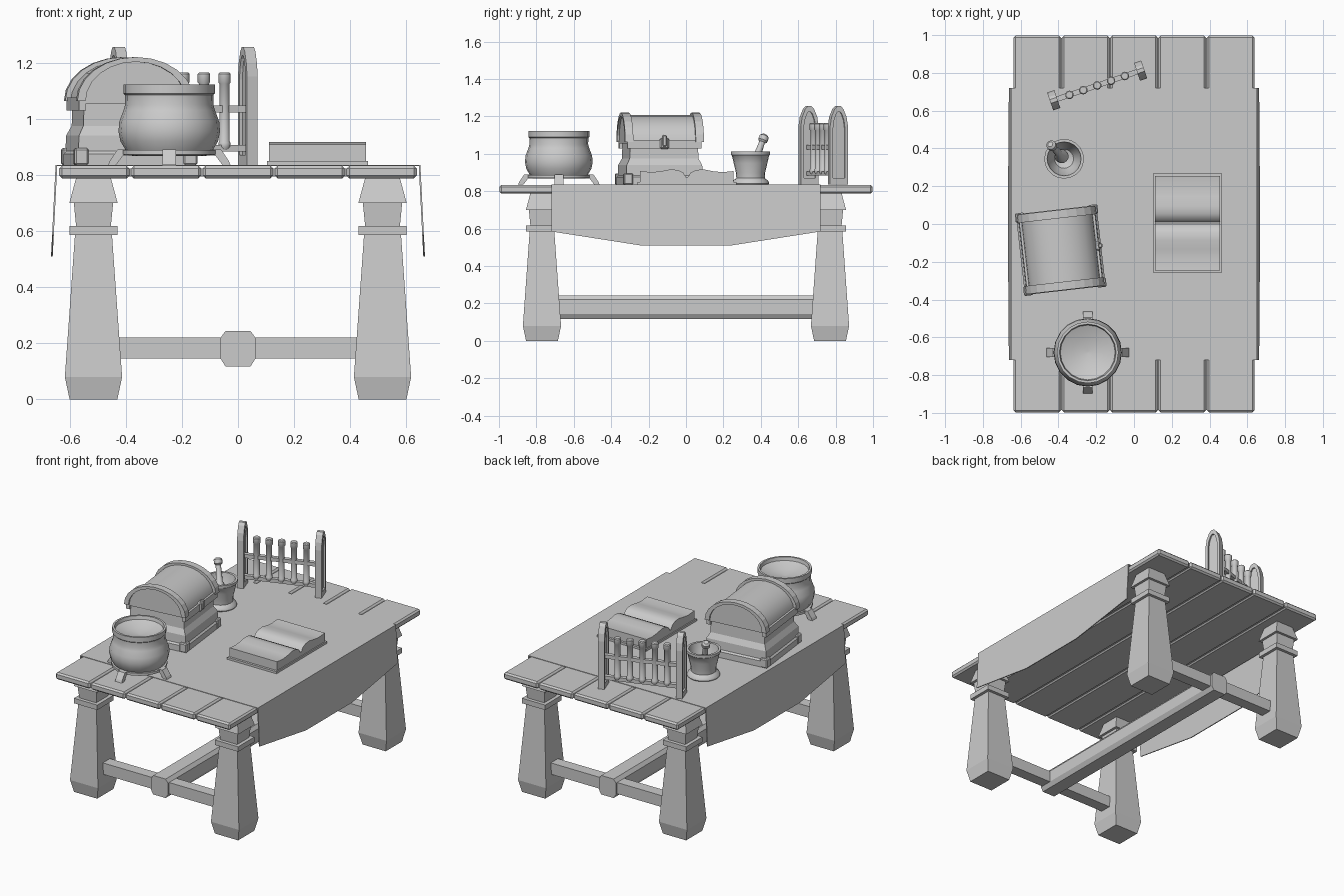
import bpy, bmesh
from math import sin, cos, pi, radians, atan2
from mathutils import Vector, Matrix

if "Cube" in bpy.data.objects:
    bpy.data.objects.remove(bpy.data.objects["Cube"])

grey = bpy.data.materials.new("plain grey")
grey.use_nodes = True
grey.diffuse_color = (0.6, 0.6, 0.6, 1)
grey.node_tree.nodes["Principled BSDF"].inputs["Base Color"].default_value = (0.6, 0.6, 0.6, 1)
TOP = 0.835


def finish(name, bm, frame=None, smooth=False, bevel=0):
    bmesh.ops.recalc_face_normals(bm, faces=bm.faces)
    if frame:
        bm.transform(frame)
    mesh = bpy.data.meshes.new(name)
    bm.to_mesh(mesh)
    bm.free()
    mesh.materials.append(grey)
    ob = bpy.data.objects.new(name, mesh)
    bpy.context.collection.objects.link(ob)
    if bevel:
        mod = ob.modifiers.new("Bevel", 'BEVEL')
        mod.width, mod.segments = bevel, 1
    if smooth:
        bpy.ops.object.select_all(action='DESELECT')
        bpy.context.view_layer.objects.active = ob
        ob.select_set(True)
        bpy.ops.object.shade_smooth_by_angle(angle=radians(40))
    return ob


def loft(name, rings, frame=None, smooth=False, bevel=0):
    """Skin a list of closed rings and cap both ends."""
    bm = bmesh.new()
    rows = [[bm.verts.new(p) for p in ring] for ring in rings]
    n = len(rows[0])
    for a, b in zip(rows, rows[1:]):
        for i in range(n):
            j = (i + 1) % n
            bm.faces.new((a[i], a[j], b[j], b[i]))
    bm.faces.new(rows[0])
    bm.faces.new(rows[-1])
    return finish(name, bm, frame, smooth, bevel)


def box(name, lo, hi, frame=None, bevel=0):
    ring = [(lo[0], lo[1]), (hi[0], lo[1]), (hi[0], hi[1]), (lo[0], hi[1])]
    return loft(name, [[(x, y, z) for x, y in ring] for z in (lo[2], hi[2])], frame, False, bevel)


def lathe(name, profile, sides, frame):
    """Turn (radius, height) pairs about z."""
    rings = [[(r * cos(2 * pi * i / sides), r * sin(2 * pi * i / sides), z) for i in range(sides)]
             for r, z in profile]
    return loft(name, rings, frame, True)


def tapered(name, levels, frame):
    """Stack rectangles given as (half x, half y, height)."""
    return loft(name, [[(-a, -b, z), (a, -b, z), (a, b, z), (-a, b, z)] for a, b, z in levels], frame)


def prism(name, outline, y0, y1, frame=None, smooth=False):
    """Extrude an x-z outline along y."""
    return loft(name, [[(x, y, z) for x, z in outline] for y in (y0, y1)], frame, smooth)


def at(x, y, z=0, turn=0):
    return Matrix.Translation((x, y, z)) @ Matrix.Rotation(radians(turn), 4, 'Z')


# Table top planks
for i in range(5):
    x = -0.512 + i * 0.256
    box("plank", (x - 0.125, -0.997, 0.787), (x + 0.125, 0.997, 0.833), None, 0.01)
box("plank_core", (-0.63, -0.985, 0.795), (0.63, 0.985, 0.823))

# Legs
leg = [(.085, .085, 0), (.102, .102, .08), (.066, .066, .585), (.085, .085, .585), (.085, .085, .618),
       (.062, .062, .618), (.07, .07, .7), (.086, .086, .7), (.063, .063, .785), (.063, .063, .8)]
for sx in (-1, 1):
    for sy in (-1, 1):
        tapered("leg", leg, at(sx * 0.515, sy * 0.77))

# Stretchers
for sy in (-1, 1):
    box("end_stretcher", (-0.46, sy * 0.77 - 0.037, 0.145), (0.46, sy * 0.77 + 0.037, 0.22))
prism("long_stretcher", [(-.045, .118), (.045, .118), (.062, .145), (.062, .22),
                         (.045, .243), (-.045, .243), (-.062, .22), (-.062, .145)], -0.82, 0.82)

# Cloth with two hanging flaps
box("cloth_top", (-0.65, -0.72, 0.831), (0.65, 0.72, 0.836))
for s in (-1, 1):
    edge = [(-.72, TOP), (.72, TOP), (.72, .585), (.24, .51), (-.24, .51), (-.72, .585)]
    rings = [[(s * (0.648 + d + (TOP - z) * 0.05), y, z) for y, z in edge] for d in (-0.004, 0.002)]
    loft("cloth_flap", rings)

# Cauldron with feet
pot = at(-0.245, -0.68)
lathe("cauldron", [(.13, .868), (.168, .872), (.168, .888), (.155, .888), (.174, .92), (.181, .955),
                   (.178, .99), (.163, 1.03), (.157, 1.05), (.158, 1.085), (.163, 1.09), (.163, 1.122),
                   (.15, 1.122), (.145, 1.1), (.08, 1.075), (.005, 1.065)], 20, pot)
for k in range(4):
    prism("cauldron_foot", [(.13, .87), (.165, .868), (.19, .835), (.218, .835), (.212, .85), (.185, .89), (.13, .89)],
          -0.024, 0.024, pot @ Matrix.Rotation(k * pi / 2, 4, 'Z'))

# Chest
chest = at(-0.388, -0.138, 0, 6.5)
tapered("chest_base", [(.215, .215, TOP), (.215, .215, .875), (.205, .205, .885), (.203, .203, .94),
                       (.185, .185, .975), (.182, .182, 1.06)], chest)


def dome(a, h, base, n=12):
    return [(a * cos(pi * i / n), base + h * sin(pi * i / n)) for i in range(n + 1)]


prism("chest_lid", dome(.192, .152, 1.055), -0.2, 0.2, chest, True)
outer, inner = dome(.21, .157, 1.063), dome(.18, .14, 1.063)
for s in (-1, 1):
    y = s * 0.19
    prism("lid_band", outer + inner[::-1], y - 0.022, y + 0.022, chest)
    box("lid_rim", (s * 0.19 - 0.012, -0.2, 1.03), (s * 0.19 + 0.012, 0.2, 1.075), chest)
    for t in (-1, 1):
        box("corner_bracket", (s * .195 - .025, t * .195 - .025, TOP), (s * .195 + .025, t * .195 + .025, .895),
            chest, .006)
box("lock_plate", (0.18, -0.024, 1.025), (0.212, 0.024, 1.085), chest, .008)
box("lock_hasp", (0.2, -0.011, 1.04), (0.222, 0.011, 1.1), chest, .004)

# Open book
book = at(0.283, 0.005)
box("book_cover", (-0.18, -0.265, TOP), (0.18, 0.265, 0.85), book)
half = [(.005, .875), (.02, .9), (.05, .914), (.09, .917), (.14, .907), (.19, .902), (.25, .908)]
outline = [(-y, z) for y, z in half[::-1]] + half + [(.25, .85), (-.25, .85)]
prism("book_pages", outline, -0.173, 0.173, book @ Matrix.Rotation(pi / 2, 4, 'Z'), True)

# Mortar and pestle
lathe("mortar", [(.095, TOP), (.1, .842), (.096, .855), (.076, .87), (.078, .9), (.09, .95), (.099, .99),
                 (.105, .995), (.105, 1.012), (.09, 1.012), (.08, .96), (.05, .9), (.01, .885)],
      20, at(-0.37, 0.345))
tip, head = Vector((-0.375, 0.35, 0.91)), Vector((-0.443, 0.422, 1.102))
lean = (head - tip).to_track_quat('Z', 'Y').to_matrix().to_4x4()
lathe("pestle", [(.02, 0), (.036, .015), (.036, .04), (.02, .075), (.016, .17), (.026, .18),
                 (.026, .205), (.014, .216)], 12, Matrix.Translation(tip) @ lean)

# Vial rack
a, b = Vector((-0.425, 0.655)), Vector((0.035, 0.812))
span = (b - a).length
rack = at(a.x, a.y, 0, atan2(b.y - a.y, b.x - a.x) * 180 / pi)


def arch(w, low, spring, peak):
    pts = [(w, low), (w, spring), (w * .85, spring + (peak - spring) * .45),
           (w * .5, spring + (peak - spring) * .85), (w * .2, peak)]
    return pts + [(-y, z) for y, z in pts[::-1]]


for x in (0, span):
    rim, hole = arch(.05, TOP, 1.15, 1.255), arch(.033, .87, 1.14, 1.225)
    # Raised arched frame around a thin panel
    loft("rack_frame", [[(x + d, y, z) for y, z in shape] for d, shape in
                        ((-.009, hole), (-.02, hole), (-.02, rim), (.02, rim), (.02, hole), (.009, hole))])
for z in (0.895, 1.035):
    box("rack_rail", (0, -0.014, z - 0.012), (span, 0.014, z + 0.012), rack)
for ob in [o for o in bpy.data.objects if o.name.startswith("rack_frame")]:
    ob.data.transform(rack)
for k in range(5):
    lathe("vial", [(.012, .885), (.022, .9), (.022, .915), (.019, .92), (.019, 1.125), (.023, 1.13),
                   (.023, 1.16), (.018, 1.165)], 10, rack @ at(span / 2 + (k - 2) * 0.0775, 0))
